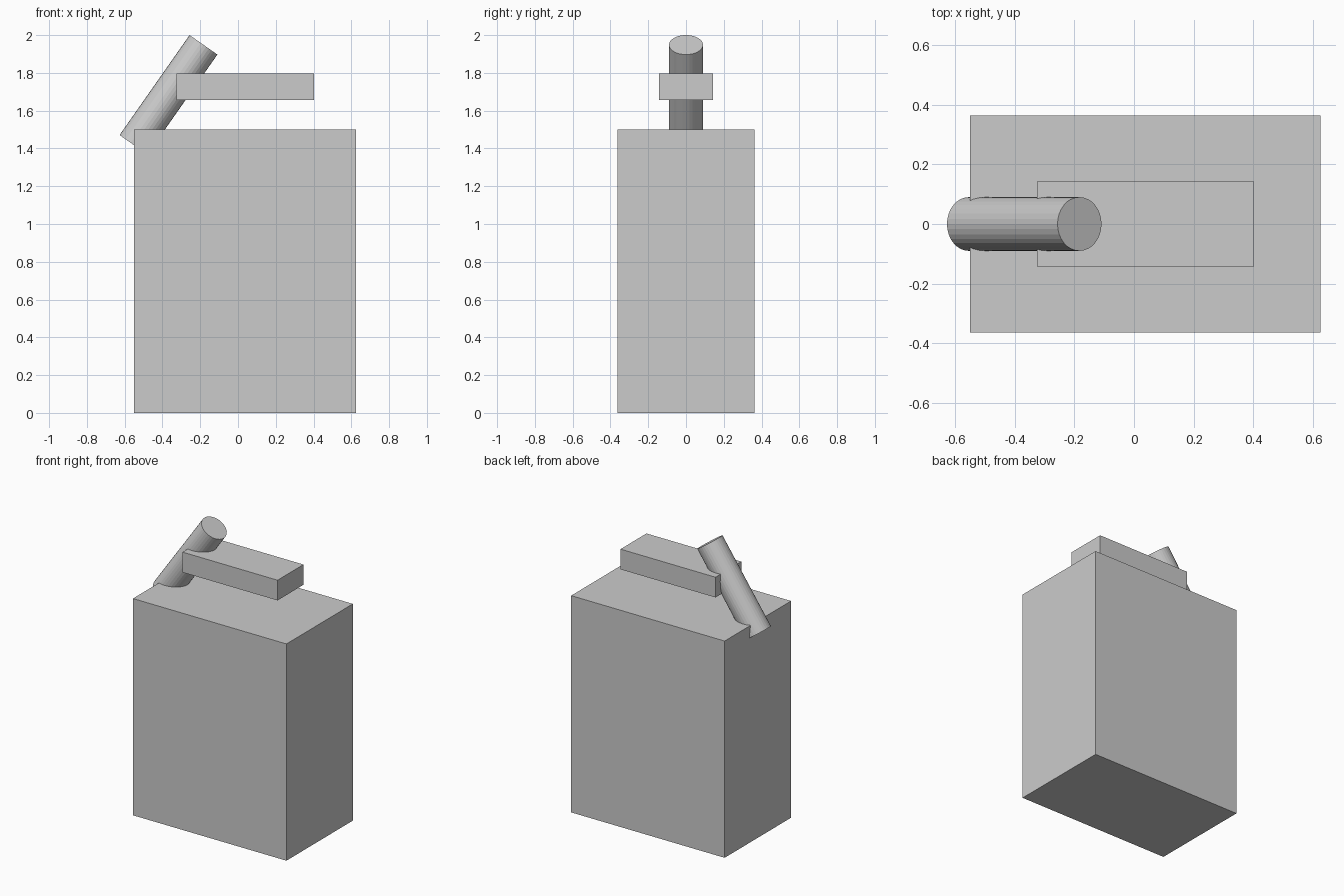
import bpy
import math

cube = bpy.data.objects.get("Cube")
if cube:
    bpy.data.objects.remove(cube, do_unlink=True)

grey = bpy.data.materials.new("plain grey")
grey.use_nodes = True
colour = (0.6, 0.6, 0.6, 1)
grey.diffuse_color = colour
grey.node_tree.nodes["Principled BSDF"].inputs["Base Color"].default_value = colour


def finish(name):
    obj = bpy.context.object
    obj.name = name
    obj.data.materials.append(grey)
    return obj


def box(name, low, high):
    centre = [(a + b) / 2 for a, b in zip(low, high)]
    bpy.ops.mesh.primitive_cube_add(size=1, location=centre)
    obj = finish(name)
    obj.scale = [b - a for a, b in zip(low, high)]
    bpy.ops.object.transform_apply(location=False, rotation=False, scale=True)


# Container body and the grip bar above it
box("body", (-0.55, -0.363, 0), (0.625, 0.363, 1.5))
box("handle", (-0.325, -0.142, 1.657), (0.402, 0.142, 1.797))

# Slanted spout that joins the body to the handle
bpy.ops.mesh.primitive_cylinder_add(
    vertices=32, radius=0.09, depth=0.646,
    location=(-0.368, 0, 1.684), rotation=(0, math.radians(35), 0))
finish("spout")
